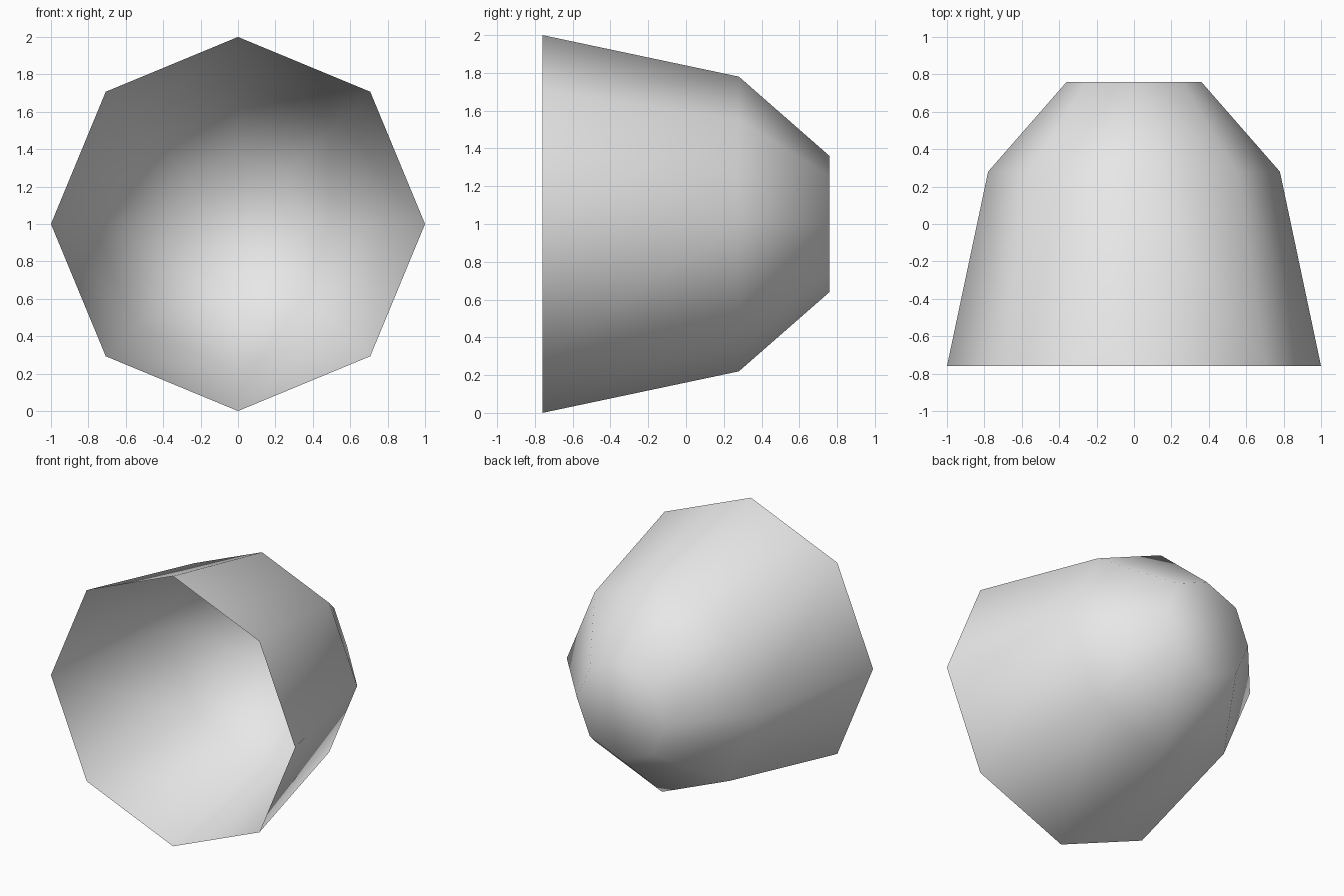
import bpy
import bmesh
from math import cos, sin, tau

cube = bpy.data.objects.get("Cube")
if cube:
    bpy.data.objects.remove(cube, do_unlink=True)

SIDES = 8
CENTRE_Z = 1.0
# Radius and depth of each ring, from open front rim to closed back
PROFILE = [(1.0, -0.76), (0.78, 0.28), (0.36, 0.76)]

# Light grey material
grey = bpy.data.materials.new("light_grey")
grey.use_nodes = True
colour = (0.8, 0.8, 0.8, 1.0)
grey.diffuse_color = colour
grey.node_tree.nodes["Principled BSDF"].inputs["Base Color"].default_value = colour

# Thin eight-sided cup lying on its side, mouth to the front
bm = bmesh.new()
rings = []
for radius, y in PROFILE:
    angles = [tau * i / SIDES for i in range(SIDES)]
    rings.append([bm.verts.new((radius * cos(a), y, CENTRE_Z + radius * sin(a)))
                  for a in angles])

# Tapered wall
for near, far in zip(rings, rings[1:]):
    for i in range(SIDES):
        j = (i + 1) % SIDES
        bm.faces.new((near[i], near[j], far[j], far[i]))

# Flat back cap
bm.faces.new(rings[-1])
bmesh.ops.recalc_face_normals(bm, faces=bm.faces)

# Face the outside of the cup outward
cap = max(bm.faces, key=lambda f: f.calc_center_median().y)
if cap.normal.y < 0:
    bmesh.ops.reverse_faces(bm, faces=bm.faces)
for face in bm.faces:
    face.smooth = True

mesh = bpy.data.meshes.new("cup_shell")
bm.to_mesh(mesh)
bm.free()
mesh.materials.append(grey)
bpy.context.collection.objects.link(bpy.data.objects.new("cup_shell", mesh))
